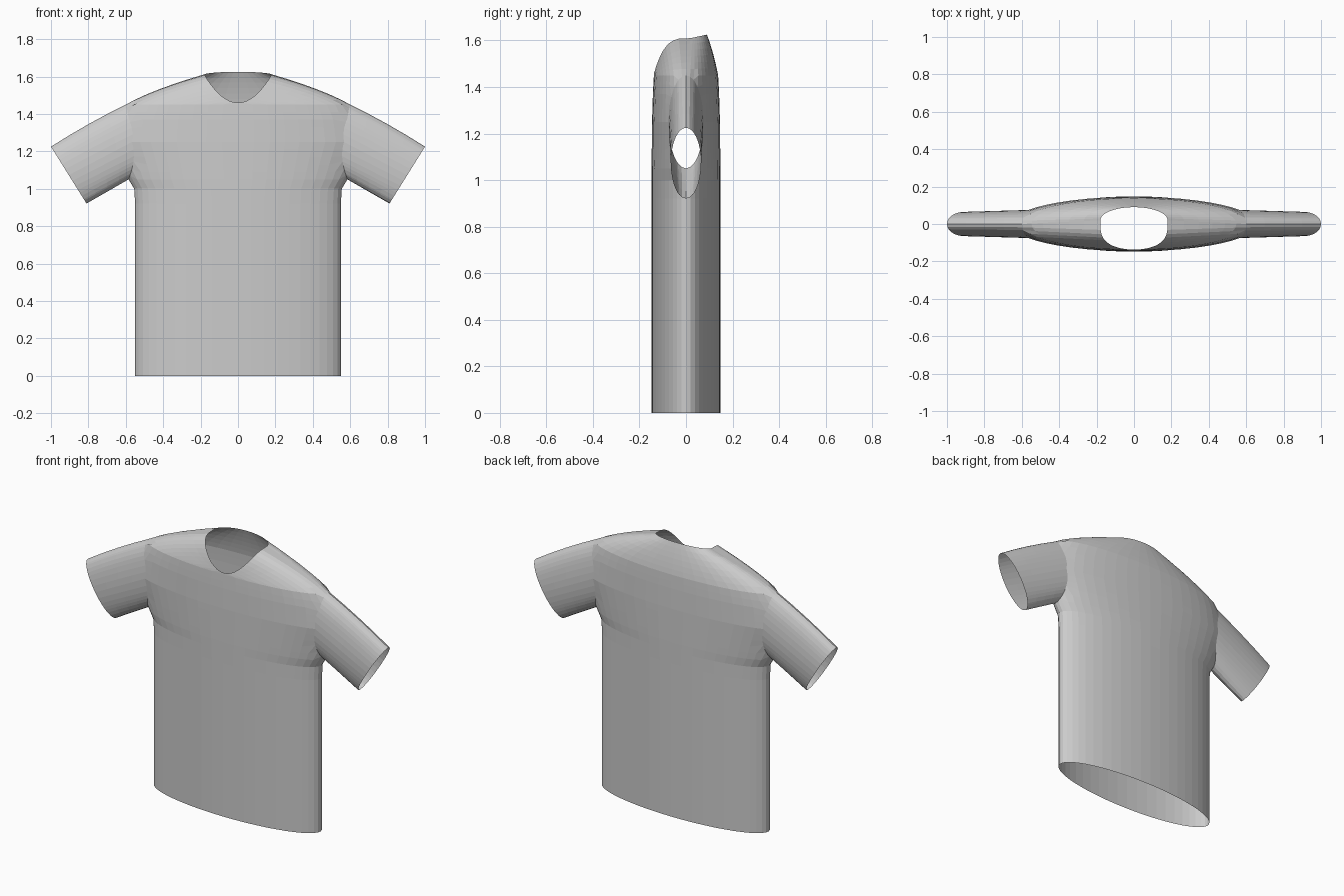
import bpy, bmesh
from math import sin, cos, sqrt, atan2, pi
from mathutils import Vector

if "Cube" in bpy.data.objects:
    bpy.data.objects.remove(bpy.data.objects["Cube"], do_unlink=True)

COLUMNS = 48
SHOULDER_Z = 1.45
# Torso sections: height, half width, half depth
SECTIONS = [(0, .55, .148), (.92, .55, .148), (1.0, .555, .148), (1.05, .585, .148),
            (1.25, .66, .146), (1.38, .64, .142), (SHOULDER_Z, .6, .138)]
# Armhole outline: centre height, half height, half depth
HOLE_Z, HOLE_H, HOLE_D = 1.25, .2, .075


def section(z):
    """Half width and half depth of the torso at a height."""
    for (z0, w0, d0), (z1, w1, d1) in zip(SECTIONS, SECTIONS[1:]):
        if z <= z1:
            f = (z - z0) / (z1 - z0)
            return w0 + f * (w1 - w0), d0 + f * (d1 - d0)
    return SECTIONS[-1][1:]


def torso_point(a, z):
    w, d = section(z)
    return Vector((w * cos(a), d * sin(a), z))


def neck_point(a):
    """Neckline: shallow at the back, dipping to a rounded V in front."""
    s = sin(a)
    if s >= 0:
        return Vector((.18 * cos(a), .02 + .07 * s, 1.61 + .015 * s))
    s = -s
    return Vector((.18 * cos(a), .02 - .157 * s ** .55, 1.61 - .15 * s * s))


def yoke_point(a, t):
    """Curved patch from the shoulder ring up to the neckline."""
    p, r = torso_point(a, SHOULDER_Z), neck_point(a)
    c = p.lerp(r, .35)
    c.z = p.z + .52 * (r.z - p.z)
    return p * (1 - t) ** 2 + c * 2 * t * (1 - t) + r * t * t


def sleeve_point(start, side, t):
    """Point along the sleeve from the armhole to the slanted cuff."""
    a = atan2(start.y / HOLE_D, (start.z - HOLE_Z) / HOLE_H)
    cuff = Vector((side * (.905 + .095 * cos(a)), .065 * sin(a), 1.073 + .152 * cos(a)))
    p = start.lerp(cuff, t)
    p.z += .03 * t * (1 - t) * max(cos(a), 0)
    return p


bm = bmesh.new()
angles = [2 * pi * i / COLUMNS for i in range(COLUMNS)]

# Body and yoke
heights = [0, .92, 1.0] + [1.05 + .04 * i for i in range(11)]
rings = [[bm.verts.new(torso_point(a, z)) for a in angles] for z in heights]
rings[-1:] = [[bm.verts.new(yoke_point(a, t / 6)) for a in angles] for t in range(7)] \
    if heights[-1] >= SHOULDER_Z else []
for v in [v for v in bm.verts if not any(v in r for r in rings)]:
    bm.verts.remove(v)
for low, high in zip(rings, rings[1:]):
    for i in range(COLUMNS):
        j = (i + 1) % COLUMNS
        bm.faces.new((low[i], low[j], high[j], high[i]))

# Armholes
opening = []
for f in bm.faces:
    c = f.calc_center_median()
    if abs(c.x) > .3 and (c.y / HOLE_D) ** 2 + ((c.z - HOLE_Z) / HOLE_H) ** 2 < 1 \
            and c.z < SHOULDER_Z:
        opening.append(f)
bmesh.ops.delete(bm, geom=opening, context='FACES')

# Sleeves, growing out of the armhole edges
STEPS = 4
for side in (-1, 1):
    edges = [e for e in bm.edges if e.is_boundary and all(
        side * v.co.x > .3 and .95 < v.co.z < SHOULDER_Z + .01 for v in e.verts)]
    strips = {}
    for v in {v for e in edges for v in e.verts}:
        a = atan2(v.co.y / HOLE_D, (v.co.z - HOLE_Z) / HOLE_H)
        y, z = HOLE_D * sin(a), HOLE_Z + HOLE_H * cos(a)
        w, d = section(z)
        v.co = (side * w * sqrt(1 - (y / d) ** 2), y, z)
        strips[v] = [v] + [bm.verts.new(sleeve_point(v.co, side, k / STEPS))
                           for k in range(1, STEPS + 1)]
    for e in edges:
        p, q = (strips[v] for v in e.verts)
        for k in range(STEPS):
            bm.faces.new((p[k], q[k], q[k + 1], p[k + 1]))

bmesh.ops.recalc_face_normals(bm, faces=bm.faces)
mesh = bpy.data.meshes.new("shirt")
bm.to_mesh(mesh)
bm.free()
shirt = bpy.data.objects.new("shirt", mesh)
bpy.context.collection.objects.link(shirt)

# Plain cloth
cloth = bpy.data.materials.new("light_grey_cloth")
cloth.use_nodes = True
colour = (.6, .6, .6, 1)
cloth.diffuse_color = colour
cloth.node_tree.nodes["Principled BSDF"].inputs["Base Color"].default_value = colour
mesh.materials.append(cloth)
